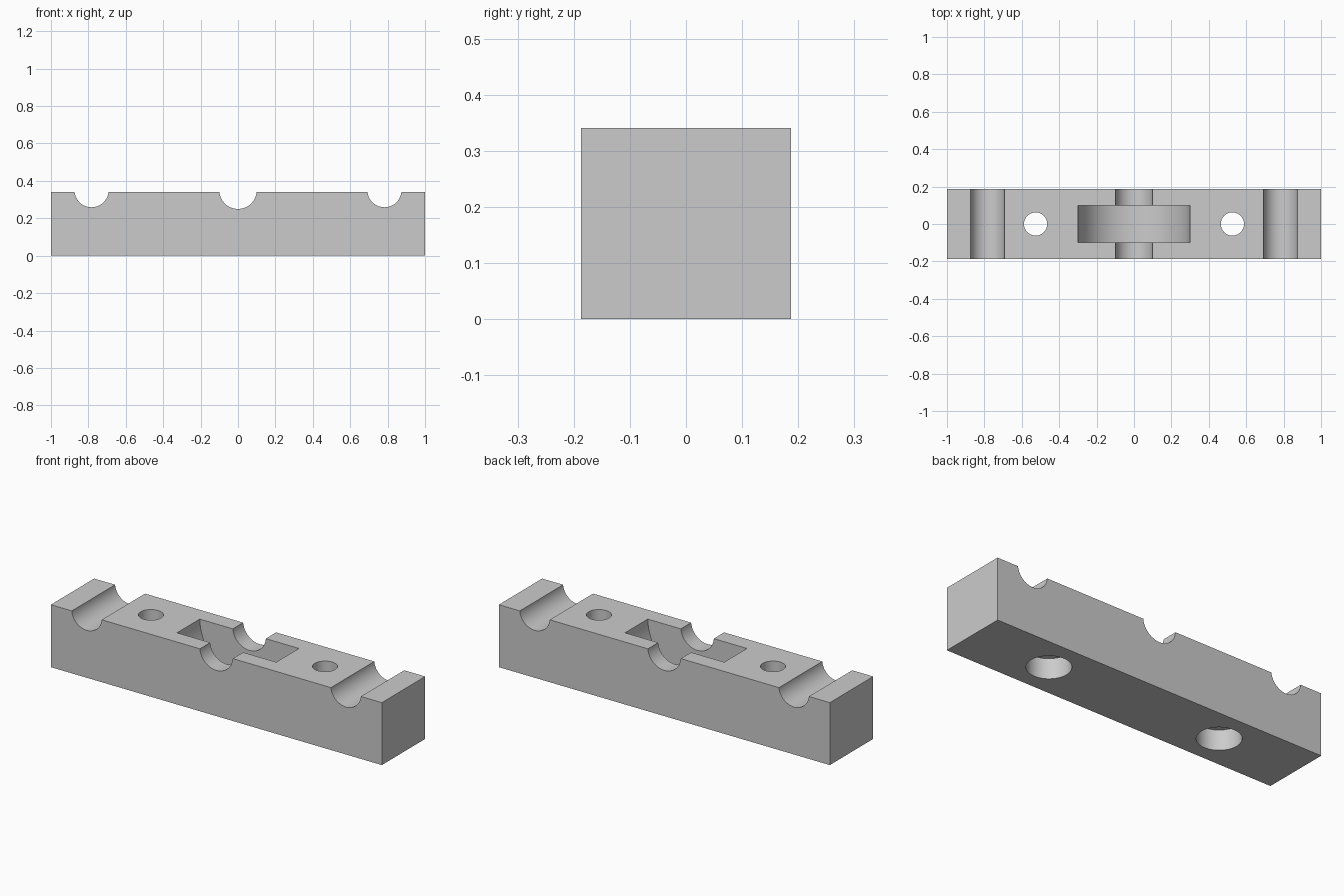
import bpy, math

default = bpy.data.objects.get("Cube")
if default:
    bpy.data.objects.remove(default, do_unlink=True)

LENGTH, DEPTH, HEIGHT = 2.0, 0.374, 0.341
AXLE_Z = 0.35  # shared axis height of grooves and wheel pocket

grey = bpy.data.materials.new("light grey")
grey.use_nodes = True
colour = (0.6, 0.6, 0.6, 1)
grey.diffuse_color = colour
grey.node_tree.nodes["Principled BSDF"].inputs["Base Color"].default_value = colour

# Main block
bpy.ops.mesh.primitive_cube_add(size=1, location=(0, 0, HEIGHT / 2))
block = bpy.context.object
block.name = "bearing_block"
block.scale = (LENGTH, DEPTH, HEIGHT)
bpy.ops.object.transform_apply(location=True, rotation=False, scale=True)
block.data.materials.append(grey)


def cut_cylinder(name, radius, length, location, along_y=False):
    """Subtract a cylinder from the block and remove the cutter."""
    rotation = (math.pi / 2, 0, 0) if along_y else (0, 0, 0)
    bpy.ops.mesh.primitive_cylinder_add(vertices=96, radius=radius, depth=length,
                                        location=location, rotation=rotation)
    cutter = bpy.context.object
    cutter.name = name
    cutter.hide_render = True
    cutter.data.materials.append(grey)
    bpy.ops.object.select_all(action='DESELECT')
    block.select_set(True)
    bpy.context.view_layer.objects.active = block
    cut = block.modifiers.new(name, 'BOOLEAN')
    cut.operation = 'DIFFERENCE'
    cut.solver = 'EXACT'
    cut.object = cutter
    bpy.ops.object.modifier_apply(modifier=cut.name)
    bpy.data.objects.remove(cutter, do_unlink=True)


# Wheel pocket with round floor, and the axle groove through it
cut_cylinder("wheel_pocket", 0.3, 0.196, (0, 0, AXLE_Z), along_y=True)
cut_cylinder("axle_groove", 0.1, 0.6, (0, 0, AXLE_Z), along_y=True)

for side in (-1, 1):
    # End groove
    cut_cylinder("end_groove", 0.091, 0.6, (side * 0.783, 0, AXLE_Z), along_y=True)
    # Bolt hole with a wider recess underneath
    cut_cylinder("bolt_hole", 0.062, 1.0, (side * 0.526, 0, HEIGHT / 2))
    cut_cylinder("bolt_recess", 0.109, 0.22, (side * 0.526, 0, 0))

bpy.ops.object.shade_smooth_by_angle(angle=math.radians(30))
